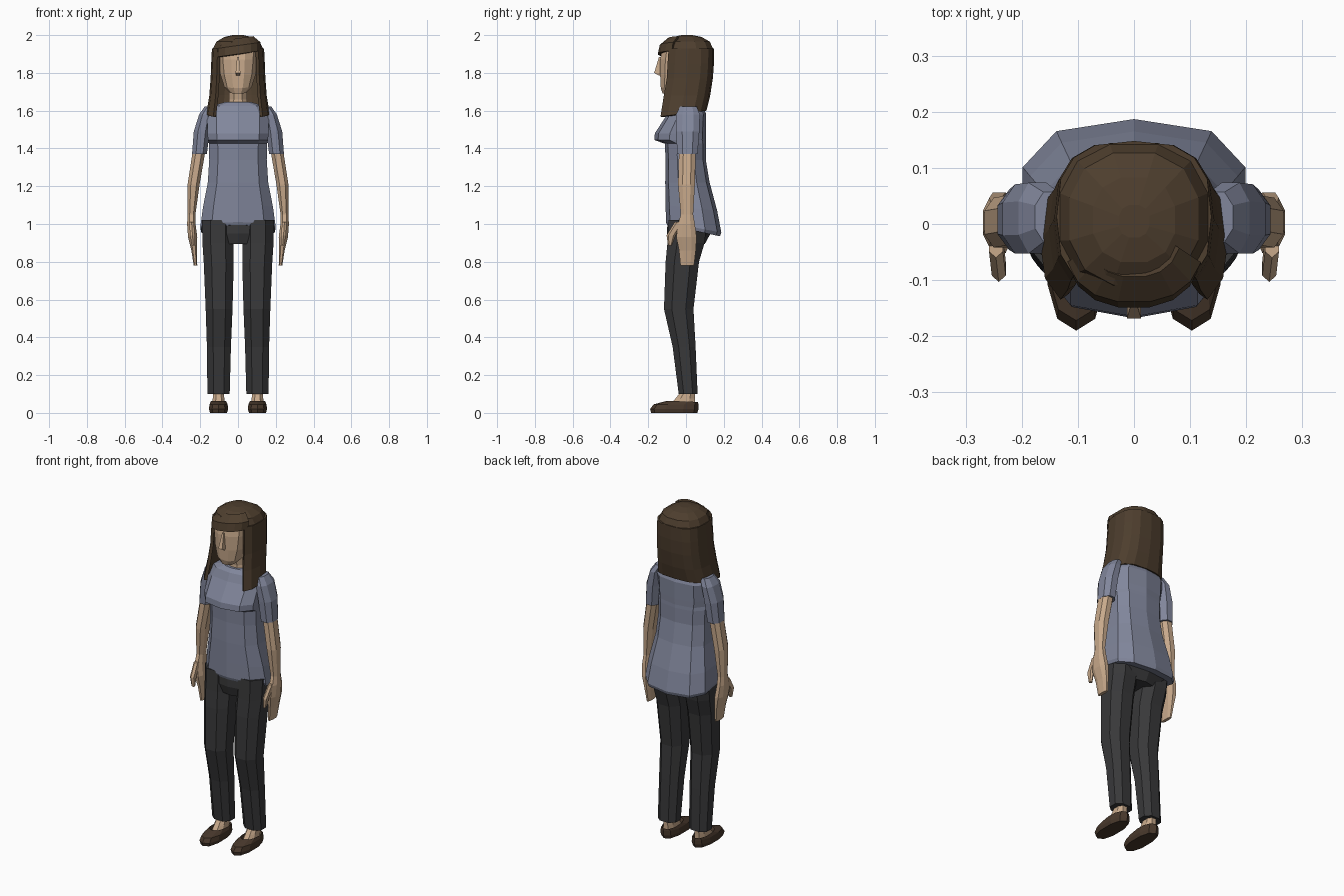
import bpy
from math import sin, cos, radians, copysign


def material(name, rgb):
    m = bpy.data.materials.new(name)
    m.diffuse_color = (*rgb, 1)
    return m


SKIN = material("skin", (0.58, 0.40, 0.26))
SHIRT = material("shirt_cloth", (0.22, 0.24, 0.33))
PANTS = material("pants_cloth", (0.04, 0.04, 0.042))
HAIR = material("hair_brown", (0.075, 0.048, 0.027))
SHOE = material("shoe_leather", (0.065, 0.04, 0.025))


def power(v, p):
    return copysign(abs(v) ** p, v)


def ring(level, n, p, a0, a1, closed, tilt):
    """One cross-section: (centre x, half width, front y, back y, front z, back z)."""
    cx, w, yf, yb, zf, zb = level
    pts = []
    for i in range(n):
        a = radians(a0 + (a1 - a0) * i / (n if closed else n - 1))
        s = power(sin(a), p)
        x = cx + w * power(cos(a), p)
        z = zf + (zb - zf) * (s + 1) / 2 + tilt * x
        pts.append((x, (yf + yb) / 2 + (yb - yf) / 2 * s, z))
    return pts


def loft(name, mat, levels, n=8, p=0.85, arc=None, mirror=False, thick=0, tilt=0):
    """Skin cross-sections from bottom to top; an arc leaves the sheet open."""
    closed = arc is None
    step = 360 / n
    a0, a1 = arc or (90 if n == 10 else step / 2, (90 if n == 10 else step / 2) + 360)
    verts, faces = [], []
    for lv in levels:
        if len(lv) == 5:
            lv = (*lv, lv[4])
        verts += ring(lv, n, p, a0, a1, closed, tilt)
    for r in range(len(levels) - 1):
        for i in range(n if closed else n - 1):
            j = (i + 1) % n
            faces.append((r * n + i, r * n + j, r * n + n + j, r * n + n + i))
    if closed:
        faces.append(tuple(reversed(range(n))))
        faces.append(tuple(range(len(verts) - n, len(verts))))
    me = bpy.data.meshes.new(name)
    me.from_pydata(verts, [], faces)
    me.materials.append(mat)
    ob = bpy.data.objects.new(name, me)
    bpy.context.collection.objects.link(ob)
    if thick:
        s = ob.modifiers.new("thickness", 'SOLIDIFY')
        s.thickness, s.offset = thick, -1
    if mirror:
        ob.modifiers.new("mirror", 'MIRROR').use_clip = False
    return ob


# Shirt body with a dropped back hem and bust shelf
loft("shirt", SHIRT, [
    (0, .200, -.100, .180, .995, .935),
    (0, .206, -.106, .187, 1.01, .955),
    (0, .192, -.108, .165, 1.10, 1.07),
    (0, .166, -.110, .125, 1.22),
    (0, .158, -.108, .105, 1.34),
    (0, .160, -.112, .105, 1.425),
    (0, .165, -.168, .106, 1.445),
    (0, .168, -.165, .107, 1.48),
    (0, .170, -.100, .107, 1.58),
    (0, .145, -.080, .090, 1.625),
    (0, .075, -.060, .060, 1.645)], n=10, p=.75)

# Sleeves
loft("sleeves", SHIRT, [
    (.204, .042, -.050, .065, 1.37),
    (.192, .045, -.057, .075, 1.49),
    (.172, .036, -.057, .078, 1.58),
    (.148, .030, -.035, .060, 1.622)], mirror=True)

# Arms and hands
loft("arms_and_hands", SKIN, [
    (.225, .010, -.032, .045, .78),
    (.232, .016, -.040, .055, .86),
    (.240, .026, -.055, .060, .93),
    (.247, .024, -.045, .050, 1.00),
    (.246, .022, -.030, .040, 1.05),
    (.235, .034, -.045, .050, 1.21),
    (.204, .036, -.040, .055, 1.40)], mirror=True)
loft("thumbs", SKIN, [
    (.236, .009, -.095, -.075, .885),
    (.241, .014, -.103, -.055, .94),
    (.246, .014, -.060, -.010, 1.01)], n=6, mirror=True)

# Trousers: hips and legs
loft("trouser_hips", PANTS, [
    (0, .110, -.085, .100, .895),
    (0, .185, -.100, .130, .95),
    (0, .192, -.098, .130, 1.04)], n=10)
loft("trouser_legs", PANTS, [
    (.103, .063, -.042, .065, .10),
    (.101, .068, -.075, .055, .35),
    (.100, .076, -.122, .045, .55),
    (.102, .085, -.114, .075, .80),
    (.106, .088, -.105, .105, .90),
    (.106, .090, -.100, .120, 1.02)], mirror=True)

# Feet and slip-on shoes
loft("feet", SKIN, [
    (.103, .036, -.095, .052, .035),
    (.103, .033, -.060, .050, .075),
    (.103, .028, -.015, .050, .13)], mirror=True)
loft("shoes", SHOE, [
    (.103, .047, -.185, .060, 0),
    (.103, .053, -.190, .066, .02),
    (.103, .050, -.172, .066, .045),
    (.103, .042, -.100, .062, .064, .058),
    (.103, .035, -.085, .054, .045)], n=10, mirror=True)

# Neck, head and nose
loft("neck", SKIN, [
    (0, .062, -.050, .055, 1.60),
    (0, .050, -.045, .050, 1.66),
    (0, .050, -.060, .050, 1.75)])
loft("head", SKIN, [
    (0, .045, -.125, -.010, 1.69, 1.71),
    (0, .075, -.136, .050, 1.72, 1.74),
    (0, .096, -.140, .090, 1.79),
    (0, .106, -.140, .115, 1.87),
    (0, .108, -.130, .120, 1.93),
    (0, .080, -.095, .090, 1.97)], n=12, p=.8)
loft("nose", SKIN, [
    (0, .014, -.145, -.125, 1.785),
    (0, .018, -.176, -.125, 1.80),
    (0, .007, -.146, -.125, 1.885)], n=4, p=1, arc=None)

# Hair: crown, long open-fronted curtain, swept fringe
loft("hair_crown", HAIR, [
    (0, .138, -.122, .148, 1.925),
    (0, .118, -.112, .130, 1.965),
    (0, .075, -.070, .085, 1.99),
    (0, .028, -.025, .035, 2.0)], n=12)
loft("hair_curtain", HAIR, [
    (0, .168, -.165, .108, 1.565, 1.60),
    (0, .152, -.148, .128, 1.68),
    (0, .145, -.132, .142, 1.77),
    (0, .142, -.128, .148, 1.85),
    (0, .138, -.122, .148, 1.93)], n=13, p=.72, arc=(-45, 225), thick=.018)
loft("hair_fringe", HAIR, [
    (0, .125, -.150, .100, 1.90),
    (0, .126, -.140, .100, 1.945),
    (0, .085, -.095, .080, 1.983)], n=8, p=.85, arc=(-160, -20), thick=.015, tilt=.14)
